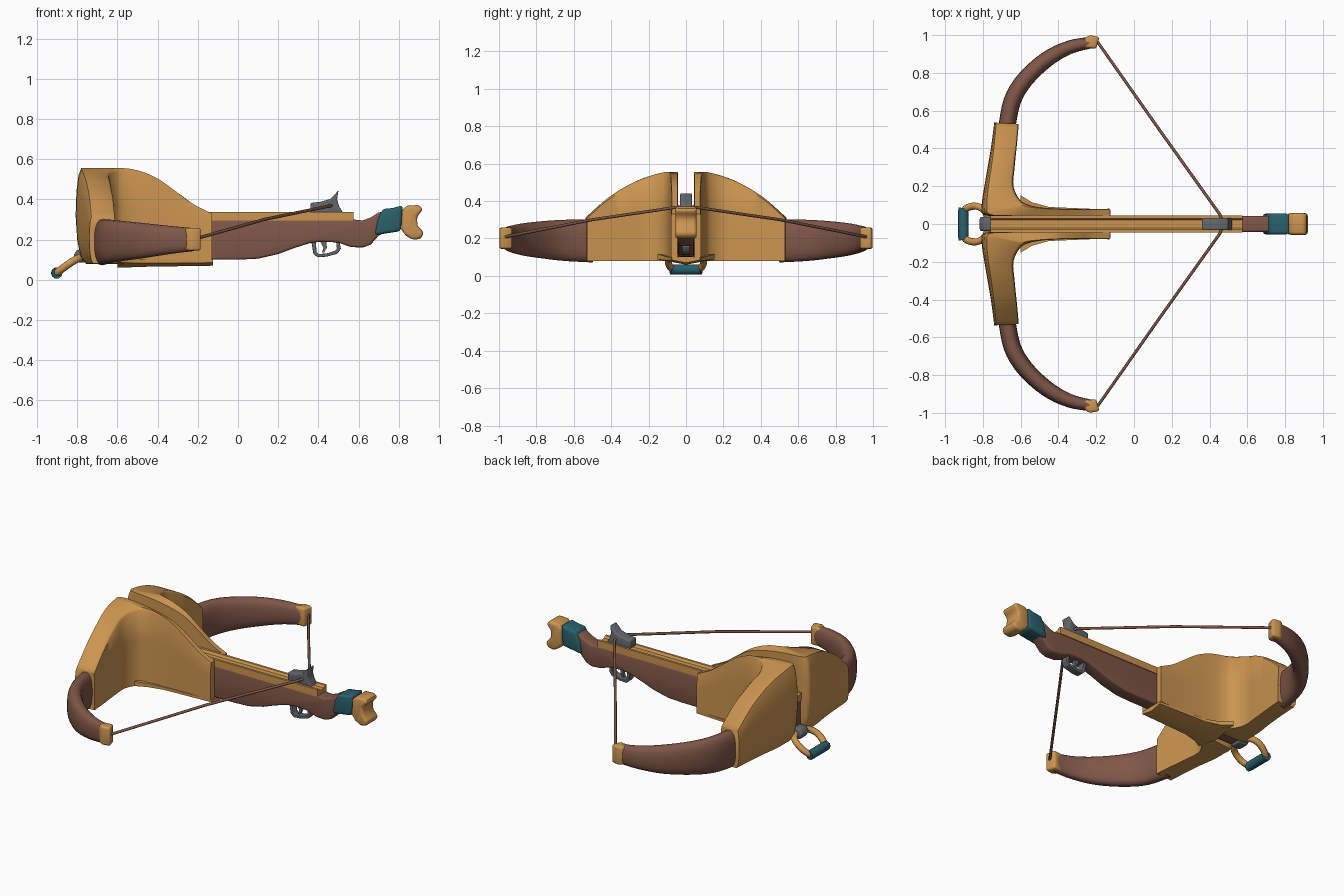
import bpy, bmesh, math
from mathutils import Vector

if "Cube" in bpy.data.objects:
    bpy.data.objects.remove(bpy.data.objects["Cube"])


def material(name, rgb):
    m = bpy.data.materials.new(name)
    m.diffuse_color = (*rgb, 1)
    m.use_nodes = True
    m.node_tree.nodes["Principled BSDF"].inputs["Base Color"].default_value = m.diffuse_color
    return m


GOLD = material("golden wood", (0.60, 0.30, 0.08))
BROWN = material("red brown wood", (0.215, 0.095, 0.065))
TEAL = material("teal wrap", (0.022, 0.12, 0.15))
GREY = material("grey metal", (0.13, 0.14, 0.15))


def finish(ob, mat, mirror=False, angle=40):
    ob.data.materials.append(mat)
    bpy.ops.object.select_all(action='DESELECT')
    ob.select_set(True)
    bpy.context.view_layer.objects.active = ob
    bpy.ops.object.shade_smooth_by_angle(angle=math.radians(angle))
    if mirror:
        mod = ob.modifiers.new("mirror", 'MIRROR')
        mod.use_axis = (False, True, False)
        mod.use_clip = False
        mod.use_mirror_merge = False
    return ob


def loft(name, rings, mat, mirror=False, bevel=0.0, angle=40):
    """Skin a list of equal-sized point rings and cap both ends."""
    bm = bmesh.new()
    vs = [[bm.verts.new(p) for p in r] for r in rings]
    n = len(rings[0])
    for a, b in zip(vs, vs[1:]):
        for i in range(n):
            j = (i + 1) % n
            bm.faces.new((a[i], a[j], b[j], b[i]))
    bm.faces.new(vs[0][::-1])
    bm.faces.new(vs[-1])
    bmesh.ops.recalc_face_normals(bm, faces=bm.faces[:])
    if bevel:
        sharp = [e for e in bm.edges if e.calc_face_angle(0) > 0.7]
        bmesh.ops.bevel(bm, geom=sharp, offset=bevel, segments=3,
                        profile=0.5, affect='EDGES', clamp_overlap=True)
    me = bpy.data.meshes.new(name)
    bm.to_mesh(me)
    bm.free()
    ob = bpy.data.objects.new(name, me)
    bpy.context.collection.objects.link(ob)
    return finish(ob, mat, mirror, angle)


def prism(name, profile, half, mat, bevel=0.0):
    """Side profile (x, z) extruded across y."""
    return loft(name, [[(x, s * half, z) for x, z in profile] for s in (-1, 1)],
                mat, bevel=bevel)


def resample(rows, k=5):
    """Catmull-Rom interpolation of tuples."""
    out = []
    for i in range(len(rows) - 1):
        q = [rows[max(0, i - 1)], rows[i], rows[i + 1], rows[min(len(rows) - 1, i + 2)]]
        for s in range(k):
            t = s / k
            out.append(tuple(0.5 * (2 * b + (c - a) * t + (2 * a - 5 * b + 4 * c - d) * t * t
                                    + (3 * b - a - 3 * c + d) * t ** 3)
                             for a, b, c, d in zip(*q)))
    return out + [rows[-1]]


def tube(name, pts, r, mat, mirror=False):
    cu = bpy.data.curves.new(name, 'CURVE')
    cu.dimensions = '3D'
    cu.bevel_depth = r
    cu.bevel_resolution = 3
    cu.use_fill_caps = True
    sp = cu.splines.new('POLY')
    sp.points.add(len(pts) - 1)
    for p, c in zip(sp.points, pts):
        p.co = (*c, 1)
    ob = bpy.data.objects.new(name, cu)
    bpy.context.collection.objects.link(ob)
    bpy.ops.object.select_all(action='DESELECT')
    ob.select_set(True)
    bpy.context.view_layer.objects.active = ob
    bpy.ops.object.convert(target='MESH')
    return finish(bpy.context.object, mat, mirror)


# Stock
prism("stock", [(-.76, .30), (.57, .30), (.62, .295), (.66, .31), (.70, .335), (.76, .345),
                (.76, .25), (.70, .22), (.66, .175), (.62, .16), (.56, .163), (.50, .185),
                (.42, .19), (.36, .183), (.28, .158), (.20, .128), (.10, .105), (0, .10),
                (-.76, .10)], .042, BROWN, .012)

# Grooved bolt rail on top of the stock
rail = [(.044, .295), (.044, .338), (.03, .338), (.02, .325),
        (-.02, .325), (-.03, .338), (-.044, .338), (-.044, .295)]
loft("bolt_rail", [[(x, y, z) for y, z in rail] for x in (-.76, .575)], GOLD)

# Teal wrap on the neck and forked butt end
prism("neck_wrap", [(.68, .222), (.695, .30), (.72, .352), (.77, .357), (.82, .37),
                    (.81, .242), (.745, .232)], .055, TEAL, .015)
prism("butt_end", [(.815, .345), (.84, .368), (.90, .372), (.922, .35), (.89, .315),
                   (.893, .27), (.925, .235), (.912, .205), (.87, .198), (.835, .22),
                   (.812, .25)], .057, GOLD, .016)

# Housing: outer xy, inner xy, top z, bottom z, bulge, from arm tip to tail
sections = [(-.74, .537, -.61, .53, .312, .08, .6),
            (-.755, .42, -.62, .42, .415, .08, .8),
            (-.775, .30, -.632, .30, .49, .08, 1),
            (-.792, .20, -.638, .20, .532, .08, 1),
            (-.806, .10, -.605, .13, .552, .08, 1),
            (-.785, .045, -.56, .102, .556, .08, .7),
            (-.60, .045, -.49, .088, .545, .085, 0),
            (-.42, .046, -.40, .082, .505, .09, 0),
            (-.30, .046, -.30, .079, .433, .095, 0),
            (-.22, .046, -.22, .079, .375, .098, 0),
            (-.13, .046, -.13, .081, .33, .10, 0)]
rings = []
for ox, oy, ix, iy, zt, zb, bulge in resample(sections, 4):
    o, i = Vector((ox, oy, 0)), Vector((ix, iy, 0))
    ring = []
    for f, pull in ((0, .26), (.08, .12), (.25, .04), (.5, 0), (.75, .02), (.92, .07), (1, .14)):
        p = o.lerp(i, max(0, pull * bulge))
        ring.append((p.x, p.y, zb + (zt - zb) * f))
    for f, pull in ((1, .1), (.97, .02), (.6, 0), (.3, 0), (0, 0)):
        p = i.lerp(o, pull)
        ring.append((p.x, p.y, zb + (zt - zb) * f))
    rings.append(ring)
loft("housing", rings, GOLD, mirror=True, angle=50)

# Flared plate under the housing
plate = [(-.125, .076, .07, .10), (-.45, .09, .065, .10), (-.54, .115, .062, .106),
         (-.60, .152, .06, .117)]
loft("bottom_plate", [[(x, -w, b + (t - b) * .5), (x, -w, t), (x, 0, .10), (x, w, t),
                       (x, w, b + (t - b) * .5), (x, 0, b)] for x, w, b, t in plate], GOLD)

# Bow limbs: centre x, y, half width, centre z, half height
limb = resample([(-.675, .50, .045, .187, .115), (-.645, .65, .046, .19, .11),
                 (-.577, .765, .045, .193, .10), (-.46, .873, .042, .195, .086),
                 (-.34, .936, .036, .198, .07), (-.22, .962, .03, .20, .057)], 4)
rings = []
for k, (x, y, w, zc, h) in enumerate(limb):
    a, b = limb[max(0, k - 1)], limb[min(len(limb) - 1, k + 1)]
    n = Vector((-(b[1] - a[1]), b[0] - a[0])).normalized()
    ring = []
    for s in range(20):
        t = 2 * math.pi * s / 20
        c, d = math.cos(t), math.sin(t)
        u = math.copysign(abs(c) ** .8, c) * w
        v = math.copysign(abs(d) ** .8, d) * h
        ring.append((x + n.x * u, y + n.y * u, zc + v))
    rings.append(ring)
loft("bow_limb", rings, BROWN, mirror=True)

# Gold caps on the limb tips
cap = [(-.272, .935), (-.20, .928), (-.183, .99), (-.235, 1.0), (-.26, .985)]
loft("limb_cap", [[(x, y, z) for x, y in cap] for z in (.145, .258)], GOLD,
     mirror=True, bevel=.012)

# Bowstring, drawn back to the catch
tube("bowstring", [(-.225, .985, .205), (-.19, .96, .21), (.13, .505, .30),
                   (.455, .05, .367), (.475, 0, .372)], .008, BROWN, mirror=True)

# Catch, trigger guard, trigger
prism("string_catch", [(.36, .335), (.36, .382), (.41, .388), (.46, .402), (.50, .445),
                       (.493, .40), (.503, .365), (.522, .335)], .032, GREY, .006)
guard = [(.365, .19), (.375, .13), (.395, .112), (.44, .115), (.495, .13), (.512, .155),
         (.505, .19), (.488, .19), (.492, .155), (.483, .144), (.44, .131), (.402, .128),
         (.391, .14), (.387, .19)]
prism("trigger_guard", guard, .022, GREY, .003)
prism("trigger", [(.41, .19), (.425, .16), (.418, .135), (.43, .137), (.442, .16), (.44, .19)],
      .01, GREY)

# Foot stirrup with its metal mount and wrapped bar
prism("stirrup_mount", [(-.74, .15), (-.80, .15), (-.82, .12), (-.80, .085), (-.74, .085)],
      .036, GREY, .01)
arm = resample([(-.77, .025, .115), (-.79, .07, .108), (-.825, .092, .09), (-.865, .092, .062),
                (-.90, .072, .036), (-.90, .04, .034)], 4)
tube("stirrup_arm", arm, .019, GOLD, mirror=True)
tube("stirrup_wrap", [(-.90, -.082, .034), (-.903, -.07, .034), (-.903, .07, .034),
                      (-.90, .082, .034)], .028, TEAL)
